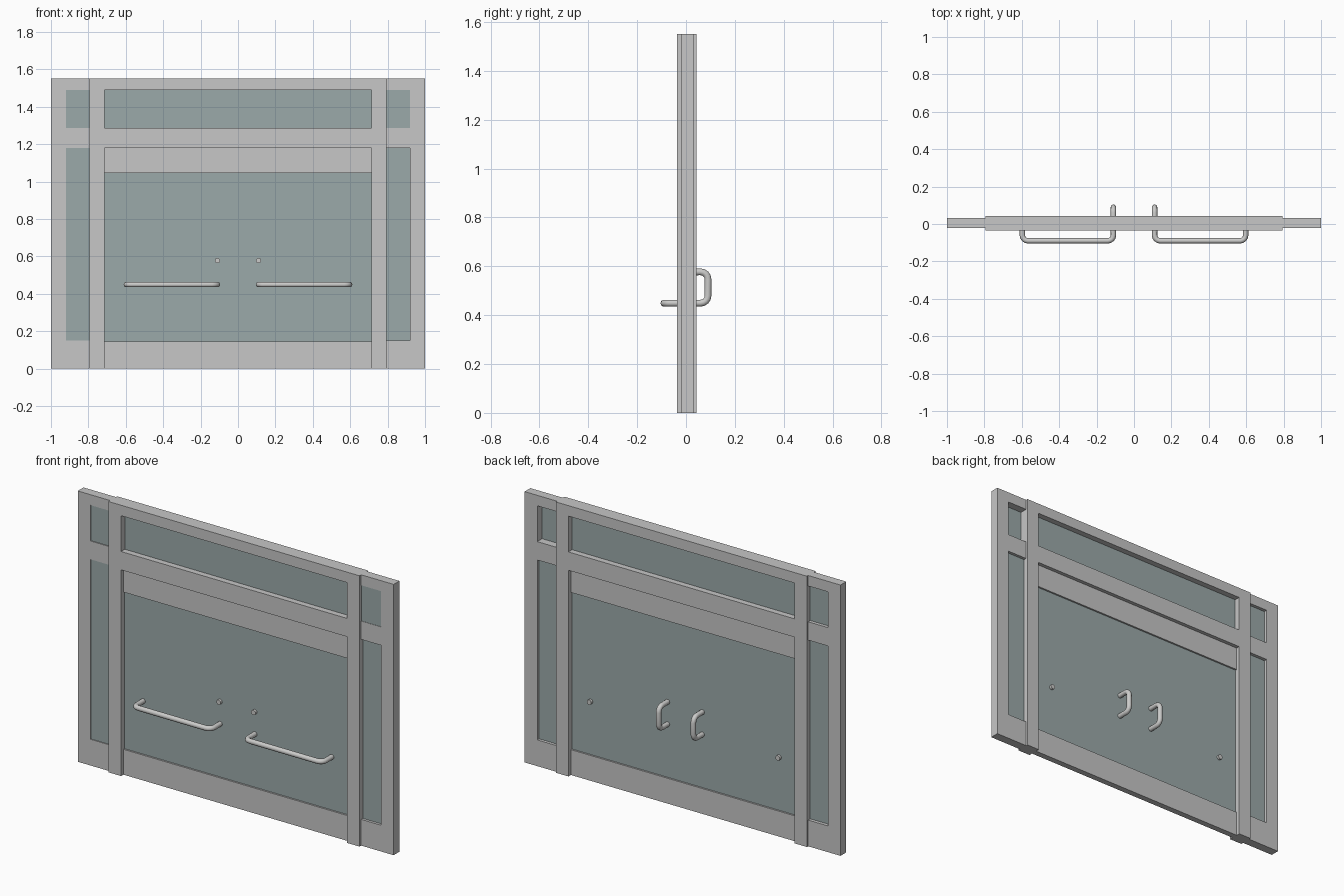
import bpy
from math import sin, cos, pi
from mathutils import Vector

if "Cube" in bpy.data.objects:
    bpy.data.objects.remove(bpy.data.objects["Cube"], do_unlink=True)


def material(name, rgb):
    m = bpy.data.materials.new(name)
    m.use_nodes = True
    color = (*rgb, 1)
    m.diffuse_color = color
    m.node_tree.nodes["Principled BSDF"].inputs["Base Color"].default_value = color
    return m


FRAME = material("frame_grey", (0.57, 0.57, 0.57))
GLASS = material("glass_teal_grey", (0.33, 0.40, 0.40))
METAL = material("handle_metal", (0.60, 0.60, 0.59))


def box(name, x, y, z, mat):
    """Box spanning the (low, high) pairs x, y and z."""
    spans = (x, y, z)
    bpy.ops.mesh.primitive_cube_add(size=1, location=[sum(s) / 2 for s in spans])
    ob = bpy.context.object
    ob.name = name
    ob.scale = [abs(s[1] - s[0]) for s in spans]
    bpy.ops.object.transform_apply(location=False, rotation=False, scale=True)
    ob.data.materials.append(mat)
    return ob


def mirrored(side, lo, hi):
    return (lo, hi) if side > 0 else (-hi, -lo)


def pull_handle(name, start, end, out, bend=0.03, radius=0.0145):
    """Tube rising from start, running to end with rounded corners."""
    a, b, o = Vector(start), Vector(end), Vector(out)
    along, up = (b - a).normalized(), o.normalized()
    steps = [i * pi / 8 for i in range(5)]
    pts = [a]
    pts += [a + o + along * bend * (1 - cos(t)) - up * bend * (1 - sin(t)) for t in steps]
    pts += [b + o - along * bend * (1 - cos(t)) - up * bend * (1 - sin(t)) for t in reversed(steps)]
    pts.append(b)
    curve = bpy.data.curves.new(name, "CURVE")
    curve.dimensions = "3D"
    curve.bevel_depth = radius
    curve.bevel_resolution = 3
    curve.use_fill_caps = True
    spline = curve.splines.new("POLY")
    spline.points.add(len(pts) - 1)
    for p, co in zip(spline.points, pts):
        p.co = (*co, 1)
    spline.use_smooth = True
    curve.materials.append(METAL)
    ob = bpy.data.objects.new(name, curve)
    bpy.context.collection.objects.link(ob)


def bolt(name, x, y, z):
    bpy.ops.mesh.primitive_cylinder_add(vertices=16, radius=0.014, depth=0.024,
                                        location=(x, y, z), rotation=(pi / 2, 0, 0))
    ob = bpy.context.object
    ob.name = name
    ob.data.materials.append(METAL)
    bpy.ops.object.shade_smooth_by_angle()


# Shared levels
TOP, HEAD, RAIL_TOP, RAIL_LOW, SILL = 1.55, 1.49, 1.285, 1.18, 0.15
POST_IN, POST_OUT, STILE, EDGE = 0.715, 0.795, 0.92, 1.0
MAIN_Y, SIDE_Y, DOOR_Y = (-0.036, 0.042), (-0.021, 0.031), (-0.015, 0.02)

# Central frame and upper window
INNER = (-POST_IN, POST_IN)
box("head_rail", INNER, MAIN_Y, (HEAD, TOP), FRAME)
box("transom_rail", INNER, MAIN_Y, (RAIL_LOW, RAIL_TOP), FRAME)
box("transom_glass", INNER, (-0.002, 0.008), (RAIL_TOP, HEAD), GLASS)

# Glazed doors
box("door_top_rail", INNER, DOOR_Y, (1.045, RAIL_LOW), FRAME)
box("door_bottom_rail", INNER, DOOR_Y, (0, 0.145), FRAME)
box("door_glass", INNER, (-0.005, 0.01), (0.145, 1.045), GLASS)

# Glass depth of the side windows: (lower, upper) for each side
PANES = {1: ((-0.006, 0.014), (-0.019, -0.013)),
         -1: ((-0.016, 0.012), (-0.016, 0.012))}

for side, word in ((1, "left"), (-1, "right")):
    # Posts and side lights
    box(word + "_post", mirrored(side, POST_IN, POST_OUT), MAIN_Y, (0, TOP), FRAME)
    box(word + "_side_stile", mirrored(side, STILE, EDGE), SIDE_Y, (0, TOP), FRAME)
    span = mirrored(side, POST_OUT, STILE)
    for part, z in (("bottom", (0, SILL)), ("middle", (RAIL_LOW, RAIL_TOP)), ("top", (HEAD, TOP))):
        box(f"{word}_side_{part}_rail", span, SIDE_Y, z, FRAME)
    lower, upper = PANES[side]
    box(word + "_side_lower_glass", span, lower, (SILL, RAIL_LOW), GLASS)
    box(word + "_side_upper_glass", span, upper, (RAIL_TOP, HEAD), GLASS)

    # Horizontal bars in front, vertical pulls behind, bolts on the far faces
    near, far, low, high = 0.11 * side, 0.597 * side, 0.449, 0.577
    pull_handle(word + "_front_bar", (near, 0, low), (far, 0, low), (0, -0.09, 0))
    pull_handle(word + "_back_pull", (near, 0, low), (near, 0, high), (0, 0.09, 0))
    bolt(word + "_front_bolt", near, -0.007, high)
    bolt(word + "_back_bolt", far, 0.012, low)
